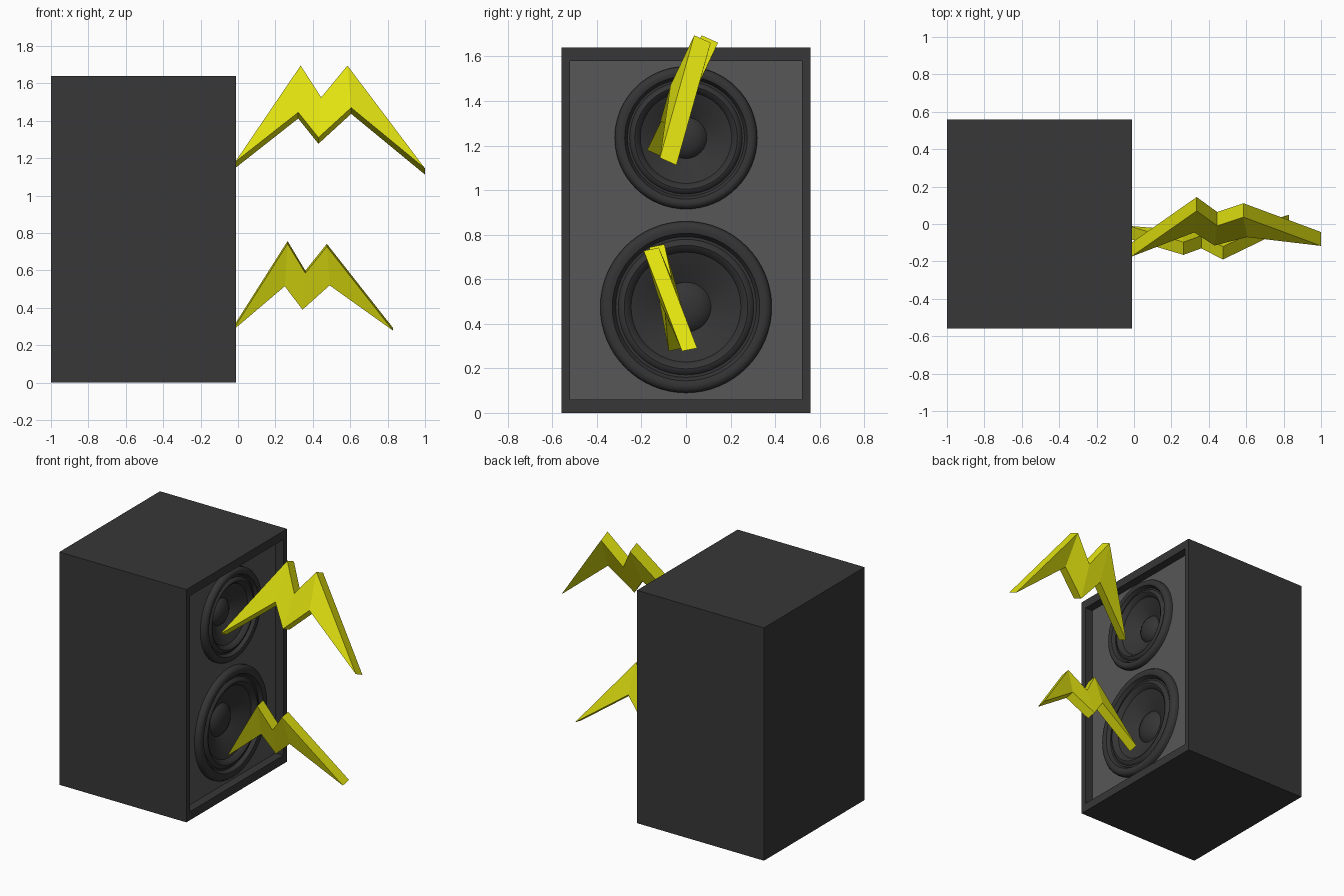
import bpy, bmesh, math
from mathutils import Vector

if "Cube" in bpy.data.objects:
    bpy.data.objects.remove(bpy.data.objects["Cube"], do_unlink=True)


def material(name, r, g, b):
    m = bpy.data.materials.new(name)
    m.use_nodes = True
    m.diffuse_color = (r, g, b, 1)
    bsdf = m.node_tree.nodes["Principled BSDF"]
    bsdf.inputs["Base Color"].default_value = (r, g, b, 1)
    bsdf.inputs["Roughness"].default_value = 0.7
    return m


CABINET = material("cabinet_charcoal", 0.038, 0.038, 0.038)
PANEL = material("panel_grey", 0.095, 0.095, 0.095)
RUBBER = material("driver_rubber", 0.035, 0.035, 0.035)
CONE = material("driver_cone", 0.042, 0.042, 0.042)
YELLOW = material("bolt_yellow", 0.75, 0.76, 0.005)


def add_object(name, mesh, *mats):
    ob = bpy.data.objects.new(name, mesh)
    bpy.context.collection.objects.link(ob)
    mesh.materials.clear()
    for m in mats:
        mesh.materials.append(m)
    return ob


def finish(name, bm, *mats):
    bmesh.ops.recalc_face_normals(bm, faces=bm.faces[:])
    mesh = bpy.data.meshes.new(name)
    bm.to_mesh(mesh)
    bm.free()
    return add_object(name, mesh, *mats)


FRONT_X = -0.01
PANEL_X = FRONT_X - 0.06
HEIGHT, HALF_Y = 1.64, 0.56
IN_Y, IN_LOW, IN_HIGH = 0.52, 0.06, 1.58
# name, centre height, outer radius
DRIVERS = [("woofer", 0.475, 0.385), ("midrange", 1.235, 0.32)]

# Cabinet: a box hollowed from its speaker side
bm = bmesh.new()
bmesh.ops.create_cube(bm, size=1)
for v in bm.verts:
    v.co = ((v.co.x - 0.5) * 0.99 + FRONT_X, v.co.y * 2 * HALF_Y, (v.co.z + 0.5) * HEIGHT)
opening = max(bm.faces, key=lambda f: f.calc_center_median().x)
bmesh.ops.inset_region(bm, faces=[opening], thickness=0.03)
for v in opening.verts:
    v.co.y = math.copysign(IN_Y, v.co.y)
    v.co.z = IN_HIGH if v.co.z > 0.8 else IN_LOW
ext = bmesh.ops.extrude_face_region(bm, geom=[opening])
bmesh.ops.translate(bm, vec=(-0.24, 0, 0),
                    verts=[g for g in ext["geom"] if isinstance(g, bmesh.types.BMVert)])
if opening.is_valid:
    bmesh.ops.delete(bm, geom=[opening], context="FACES_ONLY")
finish("cabinet", bm, CABINET)

# Baffle panel: filled outline with two round holes
curve = bpy.data.curves.new("panel_outline", "CURVE")
curve.dimensions = "2D"
curve.fill_mode = "BOTH"
curve.extrude = 0.01


def outline(points):
    s = curve.splines.new("POLY")
    s.points.add(len(points) - 1)
    for p, (a, b) in zip(s.points, points):
        p.co = (a, b, 0, 1)
    s.use_cyclic_u = True


outline([(-IN_Y, IN_LOW), (IN_Y, IN_LOW), (IN_Y, IN_HIGH), (-IN_Y, IN_HIGH)])
for _, cz, r in DRIVERS:
    angles = [math.tau * i / 64 for i in range(64)]
    outline([(0.94 * r * math.cos(a), cz + 0.94 * r * math.sin(a)) for a in angles])
helper = bpy.data.objects.new("panel_helper", curve)
bpy.context.collection.objects.link(helper)
bpy.context.view_layer.update()
mesh = bpy.data.meshes.new_from_object(
    helper.evaluated_get(bpy.context.evaluated_depsgraph_get()))
bpy.data.objects.remove(helper, do_unlink=True)
for v in mesh.vertices:
    v.co = (PANEL_X - 0.01 + v.co.z, v.co.x, v.co.y)
add_object("baffle_panel", mesh, PANEL)

# Drivers: lathed rim, rubber surround, cone and dust cap (radius, depth)
PROFILE = [(1, -0.02), (1, 0.02), (0.97, 0.036), (0.92, 0.042), (0.86, 0.036),
           (0.82, 0.012), (0.79, 0.012), (0.76, 0.026), (0.72, 0.03), (0.68, 0.022),
           (0.64, 0), (0.62, -0.002), (0.29, -0.07), (0.25, -0.054), (0.18, -0.04),
           (0.09, -0.032), (0, -0.03)]
for name, cz, r in DRIVERS:
    bm = bmesh.new()
    path = PROFILE + [(0, -0.14), (0.9, -0.14), (0.9, -0.02)]
    verts = [bm.verts.new((PANEL_X + x, 0, cz + q * r)) for q, x in path]
    edges = [bm.edges.new((a, b)) for a, b in zip(verts, verts[1:] + verts[:1])]
    bmesh.ops.spin(bm, geom=verts + edges, cent=(0, 0, cz), axis=(1, 0, 0),
                   angle=math.tau, steps=64, use_merge=False)
    bmesh.ops.remove_doubles(bm, verts=bm.verts[:], dist=0.0002)
    for f in bm.faces:
        c = f.calc_center_median()
        f.material_index = 1 if math.hypot(c.y, c.z - cz) < 0.63 * r else 0
    ob = finish(name + "_driver", bm, RUBBER, CONE)
    bpy.ops.object.select_all(action="DESELECT")
    ob.select_set(True)
    bpy.context.view_layer.objects.active = ob
    bpy.ops.object.shade_smooth_by_angle(angle=math.radians(40))


# Sound bolts: folded zigzag fronts with a constant thickness
def bolt(name, top, low, offset):
    bm = bmesh.new()
    offset = Vector(offset)
    points = [Vector(p) for p in top + low]
    front = [bm.verts.new(p) for p in points]
    back = [bm.verts.new(p + offset) for p in points]
    for ids in [(0, 5, 1), (1, 5, 6, 2), (2, 6, 7, 3), (3, 7, 4)]:
        bm.faces.new([front[i] for i in ids])
        bm.faces.new([back[i] for i in reversed(ids)])
    rim = [0, 1, 2, 3, 4, 7, 6, 5]
    for a, b in zip(rim, rim[1:] + rim[:1]):
        bm.faces.new((front[a], front[b], back[b], back[a]))
    finish(name, bm, YELLOW)


bolt("upper_bolt",
     [(-0.015, -0.175, 1.18), (0.335, 0.07, 1.695), (0.445, -0.01, 1.525),
      (0.585, 0.037, 1.695), (1, -0.117, 1.145)],
     [(0.322, -0.045, 1.445), (0.43, -0.115, 1.31), (0.605, -0.07, 1.47)],
     (0, 0.074, -0.033))
bolt("lower_bolt",
     [(-0.03, -0.078, 0.277), (0.265, -0.165, 0.743), (0.36, -0.13, 0.585),
      (0.475, -0.19, 0.728), (0.83, -0.018, 0.277)],
     [(0.25, -0.1, 0.515), (0.345, -0.07, 0.39), (0.49, -0.125, 0.52)],
     (0, 0.068, 0.014))
